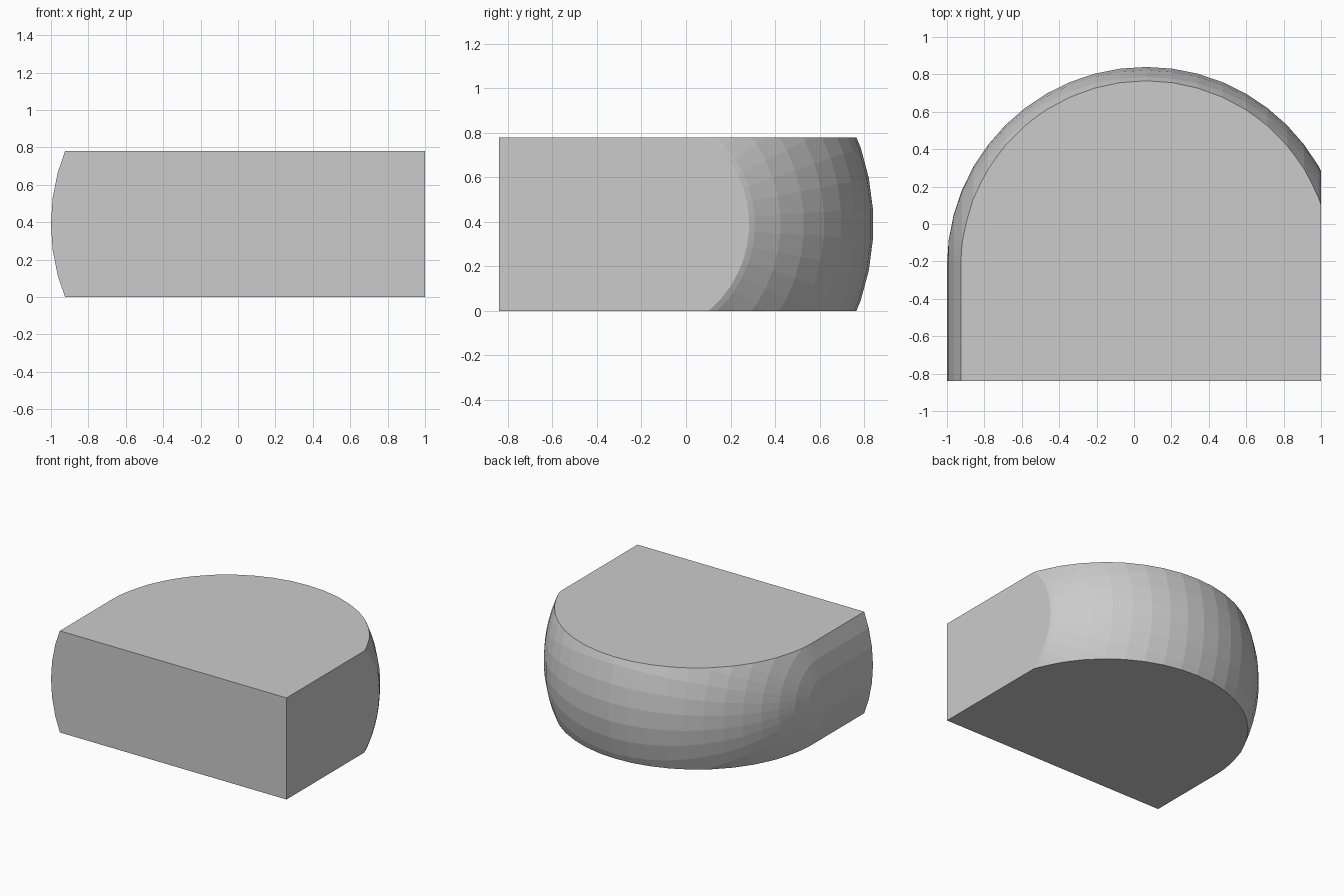
import bpy, bmesh
from math import radians
from mathutils import Matrix, Vector

if "Cube" in bpy.data.objects:
    bpy.data.objects.remove(bpy.data.objects["Cube"])

R = 1.065            # radius of the rounded end
CX, CY, CZ = -1 + R, -0.223, 0.39
HEIGHT, FRONT = 0.78, -0.84

bm = bmesh.new()


def slice_off(point, normal):
    """Cut away everything beyond the plane and cap the opening."""
    res = bmesh.ops.bisect_plane(
        bm, geom=bm.verts[:] + bm.edges[:] + bm.faces[:], dist=1e-5,
        plane_co=point, plane_no=normal, clear_outer=True)
    edges = [e for e in res["geom_cut"] if isinstance(e, bmesh.types.BMEdge)]
    return bmesh.ops.edgeloop_fill(bm, edges=edges)["faces"]


# Sphere with its poles on the x axis, turned half a segment
bmesh.ops.create_uvsphere(
    bm, u_segments=48, v_segments=24, radius=R,
    matrix=Matrix.Translation((CX, CY, CZ))
    @ Matrix.Rotation(radians(3.75), 4, 'X')
    @ Matrix.Rotation(radians(90), 4, 'Y'))

# Keep the back half and stretch its flat side straight to the front
cap = slice_off((0, CY, 0), (0, -1, 0))
ext = bmesh.ops.extrude_face_region(bm, geom=cap)
moved = [g for g in ext["geom"] if isinstance(g, bmesh.types.BMVert)]
bmesh.ops.translate(bm, verts=moved, vec=Vector((0, FRONT - CY, 0)))
bmesh.ops.delete(bm, geom=[f for f in cap if f.is_valid], context='FACES_ONLY')

# Flat top, bottom and right side
slice_off((0, 0, HEIGHT), (0, 0, 1))
slice_off((0, 0, 0), (0, 0, -1))
slice_off((1, 0, 0), (1, 0, 0))

bmesh.ops.recalc_face_normals(bm, faces=bm.faces[:])
mesh = bpy.data.meshes.new("rounded_block")
bm.to_mesh(mesh)
bm.free()
obj = bpy.data.objects.new("rounded_block", mesh)
bpy.context.collection.objects.link(obj)
